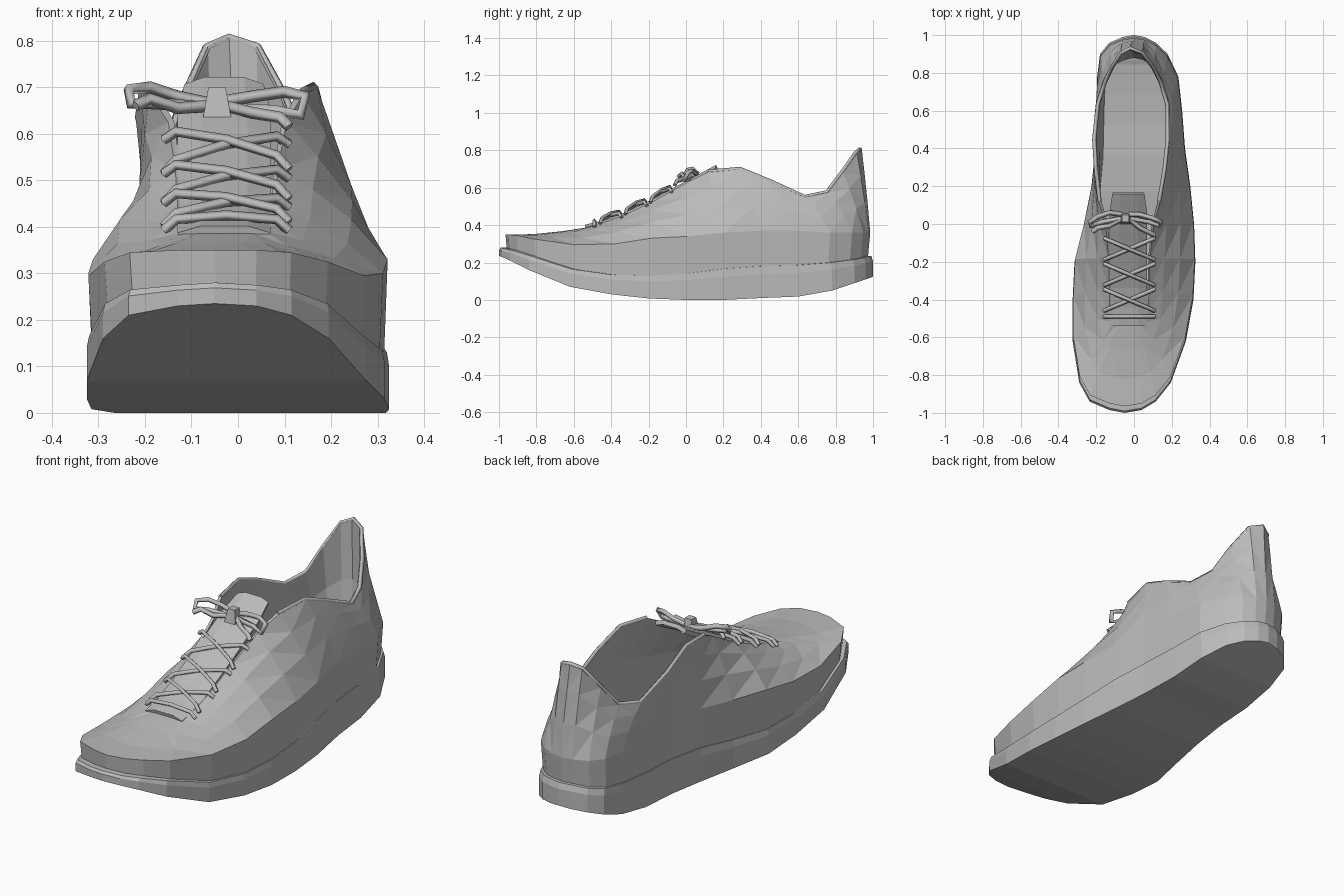
import bpy
import bmesh
from math import sin, pi
from mathutils import Vector

default_cube = bpy.data.objects.get("Cube")
if default_cube:
    bpy.data.objects.remove(default_cube, do_unlink=True)

grey = bpy.data.materials.new("plain_grey")
grey.use_nodes = True
GREY = (0.5, 0.5, 0.5, 1)
grey.diffuse_color = GREY
grey.node_tree.nodes["Principled BSDF"].inputs["Base Color"].default_value = GREY

# Sole stations, toe to heel: y, right x, left x, bottom z, welt z, shoulder z
SOLE = [(-1, -.05, -.05, .235, .28, .35), (-.985, -.13, .04, .23, .275, .35),
        (-.94, -.235, .115, .21, .265, .345), (-.84, -.29, .195, .16, .235, .325),
        (-.62, -.325, .275, .07, .165, .295), (-.4, -.325, .315, .03, .135, .3),
        (-.2, -.315, .325, .008, .13, .33), (0, -.265, .318, 0, .14, .34),
        (.2, -.225, .298, 0, .165, .36), (.4, -.205, .27, .01, .18, .37),
        (.6, -.2, .255, .018, .185, .37), (.78, -.195, .235, .05, .2, .36),
        (.9, -.18, .178, .09, .215, .36), (.96, -.13, .115, .11, .225, .36),
        (.99, -.06, .055, .12, .235, .36), (1, 0, 0, .125, .235, .36)]

# Matching stations on the throat and collar edge: y, right x, left x, z
OPENING = [(-.53, -.03, -.03, .387), (-.53, -.06, 0, .387), (-.53, -.085, .03, .387),
           (-.52, -.11, .06, .39), (-.46, -.13, .075, .407), (-.34, -.13, .08, .45),
           (-.18, -.135, .085, .525), (0, -.15, .105, .625), (.12, -.19, .14, .685),
           (.29, -.21, .17, .7), (.45, -.22, .187, .635), (.64, -.2, .185, .55),
           (.76, -.16, .148, .575), (.84, -.12, .105, .68), (.915, -.07, .045, .785),
           (.94, -.02, -.02, .805)]


def ring(rows, z_column):
    """Closed loop: up the left side from toe to heel, back down the right."""
    left = [Vector((r[2], r[0], r[z_column])) for r in rows]
    right = [Vector((r[1], r[0], r[z_column])) for r in rows[1:-1]]
    return left + right[::-1]


def scaled(points, sx, sy, centre=(0, 0), dz=0):
    cx, cy = centre
    return [Vector((cx + (p.x - cx) * sx, cy + (p.y - cy) * sy, p.z + dz)) for p in points]


def blend(a, b, f, lift=0):
    """Loop between two loops, bulged along the sides and dished at the toe."""
    result = []
    for p, q in zip(a, b):
        bulge = lift * sin(pi * f) * min(1, max(-.5, (p.y + .6) * 3))
        result.append(p.lerp(q, f) + Vector((0, 0, bulge)))
    return result


def finish(name, mesh):
    mesh.materials.clear()
    mesh.materials.append(grey)
    ob = bpy.data.objects.new(name, mesh)
    bpy.context.collection.objects.link(ob)
    return ob


def loft(name, rings, cap_first=False, cap_last=False, facets=False):
    """Skin a stack of rings; caps are bridged straight across the shoe."""
    bm = bmesh.new()
    loops = [[bm.verts.new(p) for p in r] for r in rings]
    n = len(loops[0])
    for a, b in zip(loops, loops[1:]):
        for i in range(n):
            j = (i + 1) % n
            bm.faces.new((a[i], a[j], b[j], b[i]))
    for wanted, loop, flip in ((cap_first, loops[0], True), (cap_last, loops[-1], False)):
        for i in range(n // 2 if wanted else 0):
            face = [loop[i], loop[i + 1], loop[-i - 1], loop[-i]]
            face = list(dict.fromkeys(face))
            bm.faces.new(face[::-1] if flip else face)
    if facets:
        bmesh.ops.triangulate(bm, faces=bm.faces[:])
    mesh = bpy.data.meshes.new(name)
    bm.to_mesh(mesh)
    bm.free()
    return finish(name, mesh)


def edge_z(y):
    """Height of the throat edge at a given y."""
    for a, b in zip(OPENING[2:], OPENING[3:]):
        if a[0] <= y <= b[0]:
            return a[3] + (b[3] - a[3]) * (y - a[0]) / (b[0] - a[0])
    return OPENING[2][3]


def cord(name, points, radius=.011):
    """Square-section lace through a few points."""
    curve = bpy.data.curves.new(name, "CURVE")
    curve.dimensions = "3D"
    curve.bevel_depth = radius
    curve.bevel_resolution = 0
    curve.use_fill_caps = True
    spline = curve.splines.new("POLY")
    spline.points.add(len(points) - 1)
    for point, co in zip(spline.points, points):
        point.co = (*co, 1)
    helper = bpy.data.objects.new(name, curve)
    bpy.context.collection.objects.link(helper)
    mesh = bpy.data.meshes.new_from_object(helper)
    bpy.data.objects.remove(helper, do_unlink=True)
    finish(name, mesh)


# Sole: raked slab with a welt ledge
bottom = ring(SOLE, 3)
welt = ring(SOLE, 4)
loft("sole", [bottom, blend(bottom, welt, .75), scaled(welt, .985, .99),
              scaled(welt, .92, .93)], True, True)

# Upper: vertical foxing band, then panels rising to the collar
base = scaled(welt, .965, .965, (0, .2), -.015)
shoulder = scaled(ring(SOLE, 5), .99, .975, (0, .4))
edge = ring(OPENING, 3)
rim = scaled(edge, .91, .975, (-.01, .2), .002)
floor = scaled(welt, .8, .88, dz=.05)
loft("upper", [base, blend(base, shoulder, .5), shoulder,
               blend(shoulder, edge, .33, .025), blend(shoulder, edge, .68, .02),
               edge, rim], facets=True)

# Lining and insole
inner_wall = scaled(blend(shoulder, edge, .4), .88, .94, dz=-.02)
loft("lining", [rim, inner_wall, floor], cap_last=True)

# Collar binding along the ankle opening
collar = [p for p in blend(edge, rim, .5) if p.y > .05]
cord("collar_binding", collar, .011)

# Tongue: arched strip with thickness
bm = bmesh.new()
rows = []
for k in range(8):
    y = -.54 + k * .1
    z = edge_z(min(y, .13)) - .003 * (k > 0) + max(0, y - .1) * .4
    half = .1 if k < 7 else .085
    rows.append([bm.verts.new((-.03 + half * u, y, z + .02 * (1 - u * u)))
                 for u in (-1, -.5, .5, 1)])
for a, b in zip(rows, rows[1:]):
    for i in range(3):
        bm.faces.new((a[i], a[i + 1], b[i + 1], b[i]))
tongue_mesh = bpy.data.meshes.new("tongue")
bm.to_mesh(tongue_mesh)
bm.free()
tongue = finish("tongue", tongue_mesh)
thick = tongue.modifiers.new("thickness", "SOLIDIFY")
thick.thickness = .02


# Laces: one straight bar, then crossing pairs up the throat
def lace(name, y_start, y_end, side, lift):
    points = []
    for u in (-1, -.8, 0, .8, 1):
        y = y_start + (y_end - y_start) * (u + 1) / 2
        drop = .02 if abs(u) == 1 else 0
        points.append((-.025 + side * .135 * u, y, edge_z(y) + .026 + lift - .013 * u * u - drop))
    cord(name, points)


lace("lace_bar", -.49, -.49, 1, 0)
for k in range(3):
    y = -.46 + k * .135
    lace(f"lace_cross_left_{k}", y, y + .115, 1, 0)
    lace(f"lace_cross_right_{k}", y, y + .115, -1, .01)

# Bow: tapered knot, two loops and two loose ends
bpy.ops.mesh.primitive_cone_add(vertices=4, radius1=.045, radius2=.026, depth=.075,
                                location=(-.045, .03, .663), rotation=(0, 0, pi / 4))
knot = bpy.context.object
knot.name = "bow_knot"
knot.data.materials.append(grey)
for name, path in {
    "bow_loop_right": [(-.06, .05, .665), (-.13, .06, .68), (-.19, .04, .7), (-.235, .01, .695),
                       (-.23, -.01, .665), (-.17, .01, .665), (-.06, .03, .655)],
    "bow_loop_left": [(-.03, .05, .67), (.03, .05, .68), (.1, .03, .69), (.145, .01, .68),
                      (.135, -.01, .64), (.08, .01, .65), (-.03, .03, .655)],
    "lace_end_right": [(-.06, .03, .66), (-.13, -.01, .655), (-.19, -.02, .675), (-.22, -.04, .66)],
    "lace_end_left": [(-.03, .03, .66), (.03, -.02, .645), (.09, -.05, .635), (.11, -.06, .615)],
}.items():
    cord(name, path, .013)
